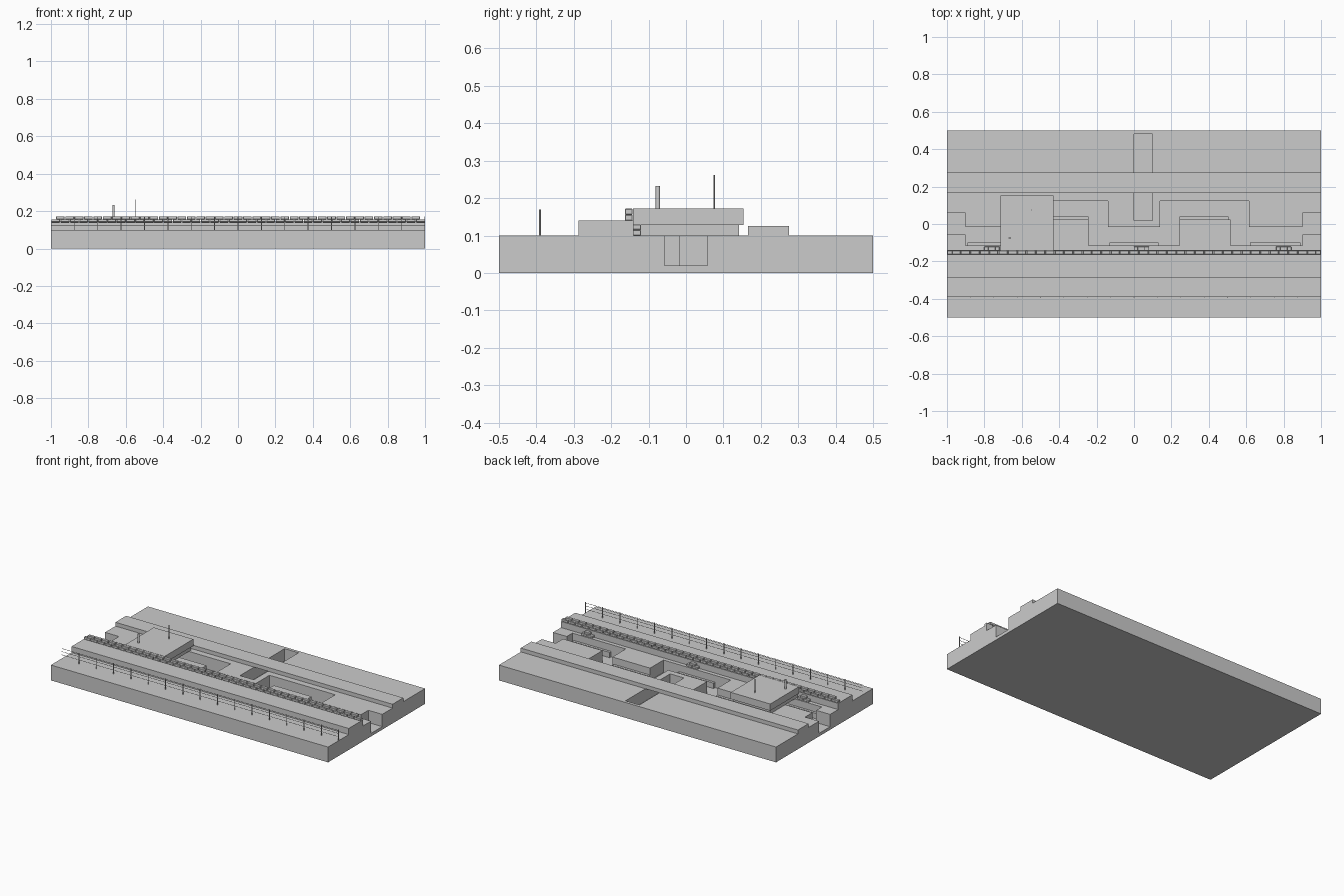
import bpy, bmesh
from math import radians

if "Cube" in bpy.data.objects:
    bpy.data.objects.remove(bpy.data.objects["Cube"])


def box(name, x0, x1, y0, y1, z0, z1):
    me = bpy.data.meshes.new(name)
    bm = bmesh.new()
    bmesh.ops.create_cube(bm, size=1)
    for v in bm.verts:
        v.co = ((x0 + x1) / 2 + v.co.x * (x1 - x0),
                (y0 + y1) / 2 + v.co.y * (y1 - y0),
                (z0 + z1) / 2 + v.co.z * (z1 - z0))
    bm.to_mesh(me)
    bm.free()
    ob = bpy.data.objects.new(name, me)
    bpy.context.collection.objects.link(ob)
    return ob


def prism(name, pts, z0, z1):
    me = bpy.data.meshes.new(name)
    bm = bmesh.new()
    f = bm.faces.new([bm.verts.new((x, y, z0)) for x, y in pts])
    top = bmesh.ops.extrude_face_region(bm, geom=[f])["geom"]
    for v in top:
        if isinstance(v, bmesh.types.BMVert):
            v.co.z = z1
    bmesh.ops.recalc_face_normals(bm, faces=bm.faces)
    bm.to_mesh(me)
    bm.free()
    ob = bpy.data.objects.new(name, me)
    bpy.context.collection.objects.link(ob)
    return ob


def rod(name, x, y, z0, z1, r, sides=8):
    bpy.ops.mesh.primitive_cylinder_add(vertices=sides, radius=r, depth=z1 - z0,
                                        location=(x, y, (z0 + z1) / 2))
    bpy.context.object.name = name
    return bpy.context.object


def cut(target, cutter):
    m = target.modifiers.new("cut", 'BOOLEAN')
    m.operation, m.solver, m.object = 'DIFFERENCE', 'EXACT', cutter
    bpy.context.view_layer.objects.active = target
    bpy.ops.object.modifier_apply(modifier=m.name)
    bpy.data.objects.remove(cutter)


def bag(name, x, y, z, length, width, height):
    ob = box(name, x - length / 2, x + length / 2, y - width / 2, y + width / 2, z, z + height)
    b = ob.modifiers.new("soft", 'BEVEL')
    b.width, b.segments = 0.002, 1


FLOOR = 0.02

# ground block with zigzag trench and rear communication trench
ground = box("ground", -1, 1, -0.5, 0.5, 0, 0.1)
front = [(0.243, -0.115), (0.243, 0.023), (0.515, 0.023), (0.515, -0.115),
         (0.9, -0.115), (0.9, -0.057), (1.1, -0.057)]
back = [(1.1, 0.058), (0.9, 0.058), (0.9, -0.017), (0.615, -0.017),
        (0.615, 0.124), (0.14, 0.124), (0.14, -0.017)]
right = front + back
left = [(-x, y) for x, y in reversed(right)]
cut(ground, prism("trench_cutter", right + left, FLOOR, 0.2))
cut(ground, box("rear_cutter", 0, 0.1, 0.02, 0.48, FLOOR, 0.2))

# earth banks in front of and behind the trench
box("front_parapet", -1, 1, -0.287, -0.14, 0.1, 0.14)
box("rear_parados", -1, 1, 0.165, 0.275, 0.1, 0.125)

# fire steps along the front walls of the bays
for x0, x1, y in ((-0.13, 0.13, -0.115), (0.62, 0.89, -0.115), (-0.89, -0.62, -0.115),
                  (0.243, 0.505, 0.023), (-0.505, -0.243, 0.023)):
    box("fire_step", x0, x1, y, y + 0.016, FLOOR, 0.055)

# two staggered courses of sandbags on the parapet
for row in range(2):
    for i in range(40 - row):
        bag("sandbag", -0.975 + i * 0.05 + row * 0.025, -0.153,
            0.14 + row * 0.016, 0.046, 0.021, 0.016)

# small sandbag stacks beside the trench
for cx in (-0.76, 0.04, 0.8):
    for row in range(2):
        for i in range(2 - row):
            bag("stacked_sandbag", cx + (i - (1 - row) / 2) * 0.042, -0.132,
                0.1 + row * 0.015, 0.04, 0.024, 0.015)

# covered dugout with chimney and mast
box("dugout_walls", -0.705, -0.44, -0.14, 0.142, 0.1, 0.13)
box("dugout_roof", -0.715, -0.43, -0.142, 0.153, 0.128, 0.172)
rod("chimney", -0.665, -0.075, 0.17, 0.232, 0.006, 12)
rod("mast", -0.55, 0.075, 0.17, 0.262, 0.002)

# shallow puddle in the rear bay
rod("puddle", 0.567, 0.09, FLOOR, 0.025, 0.035, 10)

# wire fence
for i in range(16):
    rod("fence_post", -0.875 + i * 0.125 - (0.002 if i == 15 else 0), -0.39, 0.1, 0.17, 0.0025, 6)
for z in (0.125, 0.146, 0.166):
    w = rod("fence_wire", 0, -0.39, z - 1, z + 1, 0.0012, 6)
    w.rotation_euler = (0, radians(90), 0)
